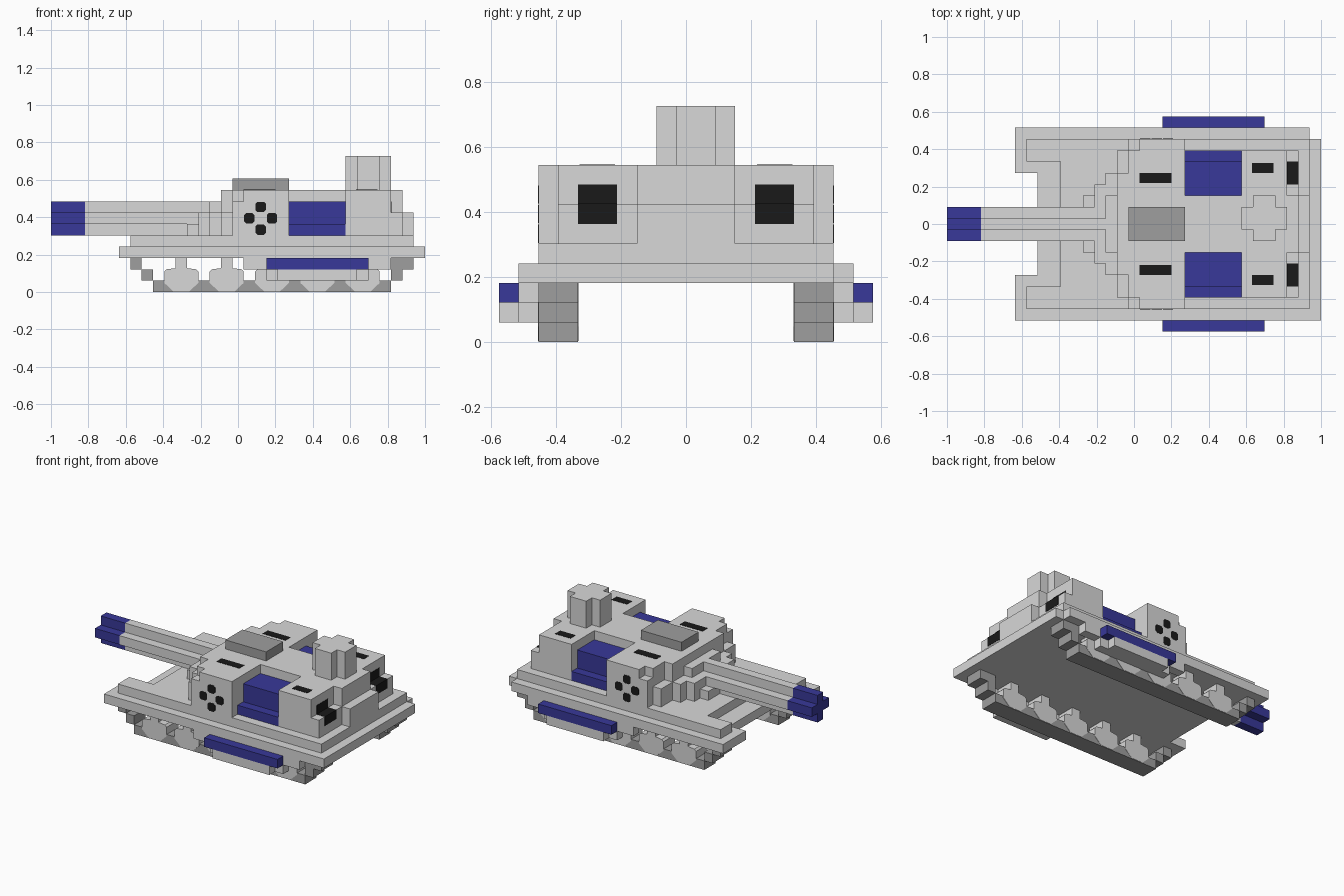
import bpy
import bmesh
from mathutils import Matrix, Vector

old = bpy.data.objects.get("Cube")
if old:
    bpy.data.objects.remove(old, do_unlink=True)

UNIT = 2 / 33      # edge of one building block
LENGTH = 33        # blocks along x
THIN = .03         # thickness of painted plates, in blocks


def material(name, *rgb):
    mat = bpy.data.materials.new(name)
    mat.use_nodes = True
    color = (*rgb, 1)
    mat.diffuse_color = color
    mat.node_tree.nodes["Principled BSDF"].inputs["Base Color"].default_value = color
    return mat


light = material("light grey", .69, .69, .69)
dark = material("dark grey", .345, .345, .345)
blue = material("deep blue", .04, .04, .32)
black = material("black", .01, .01, .01)


def finish(name, mat, bm):
    mesh = bpy.data.meshes.new(name)
    bm.to_mesh(mesh)
    bm.free()
    mesh.materials.append(mat)
    obj = bpy.data.objects.new(name, mesh)
    bpy.context.collection.objects.link(obj)
    return obj


def place(x, y, z):
    return Vector((x - LENGTH / 2, y, z)) * UNIT


def blocks(name, mat, boxes, mirror=False):
    """Boxes in block units: x range, y range, z range; optionally mirrored in y."""
    bm = bmesh.new()
    for x0, x1, y0, y1, z0, z1 in boxes:
        for a, b in ([(y0, y1), (-y1, -y0)] if mirror else [(y0, y1)]):
            low, high = place(x0, a, z0), place(x1, b, z1)
            fit = Matrix.Translation((low + high) / 2) @ Matrix.Diagonal((*(high - low), 1))
            bmesh.ops.create_cube(bm, size=1, matrix=fit)
    return finish(name, mat, bm)


def centred(name, mat, slabs):
    """Slabs symmetric about y = 0: x range, half width, z range."""
    return blocks(name, mat, [(x0, x1, -h, h, z0, z1) for x0, x1, h, z0, z1 in slabs])


def prism(name, mat, points, y0, y1):
    """Profile in x and z, extruded along y."""
    bm = bmesh.new()
    face = bm.faces.new([bm.verts.new(place(x, y0, z)) for x, z in points])
    out = bmesh.ops.extrude_face_region(bm, geom=[face])
    moved = [v for v in out["geom"] if isinstance(v, bmesh.types.BMVert)]
    bmesh.ops.translate(bm, verts=moved, vec=(0, (y1 - y0) * UNIT, 0))
    bmesh.ops.recalc_face_normals(bm, faces=bm.faces)
    return finish(name, mat, bm)


# Hull plates with a notch at the gun end and one clipped rear corner
blocks("lower_deck", light, [(8, 32, -8.5, 8.5, 3, 4), (32, 33, -8.5, 7.5, 3, 4)])
blocks("lower_deck_prongs", light, [(6, 8, 4.5, 8.5, 3, 4)], True)
centred("upper_deck", light, [(10, 32, 7.5, 4, 5)])
blocks("upper_deck_prongs", light, [(7, 10, 5.5, 7.5, 4, 5)], True)

# Turret body: stepped front, waist between the windows, stepped rear
centred("turret_front", light, [
    (15, 16, 6.5, 5, 7), (15, 16, 4.5, 7, 9), (16, 17, 7.5, 5, 8),
    (16, 17, 6.5, 8, 9), (17, 21, 7.5, 5, 9)])
centred("turret_waist", light, [(21, 26, 2.5, 5, 9)])
centred("turret_rear", light, [
    (26, 30, 6.5, 5, 9), (30, 31, 6.5, 5, 7), (30, 31, 2.5, 7, 9), (31, 32, 2.5, 5, 7)])
blocks("side_windows", blue, [(21, 26, 2.5, 5.5, 5, 8), (21, 26, 5.5, 6.5, 5, 6)], True)

# Black exhaust plates folded over the rear step
blocks("exhausts", black, [
    (31, 31 + THIN, 3.5, 5.5, 6, 7), (30, 31 + THIN, 3.5, 5.5, 7, 7 + THIN),
    (30, 30 + THIN, 3.5, 5.5, 7, 8)], True)

# Stepped gun mantlet
centred("mantlet", light, [
    (12, 13, 2.5, 5, 6), (13, 14, 3.5, 5, 7),
    (14, 15, 4.5, 5, 7), (14, 15, 2.5, 7, 8)])

# Gun barrel with a cross section like a plus sign
for part, mat, start, end in (("gun_barrel", light, 3, 15), ("gun_muzzle", blue, 0, 3)):
    centred(part, mat, [(start, end, 1.5, 6, 7), (start, end, .5, 5, 6), (start, end, .5, 7, 8)])

# Roof hatch block and plus shaped lookout tower
centred("roof_block", dark, [(16, 21, 1.5, 9, 10)])
blocks("lookout_tower", light, [
    (27, 29, -1.5, 2.5, 9, 12), (26, 27, -.5, 1.5, 9, 12), (29, 30, -.5, 1.5, 9, 12)])

# Thin black roof vents and side crosses
blocks("roof_vents", black, [
    (17, 19.8, 3.6, 4.5, 9, 9 + THIN), (26.9, 28.8, 4.5, 5.4, 9, 9 + THIN)], True)
corner = .6
for side in (-1, 1):
    for i, (dx, dz) in enumerate(((1, 0), (-1, 0), (0, 1), (0, -1))):
        cx, cz, r = 18.5 + dx, 6.5 + dz, .46
        octagon = [(cx + r * a, cz + r * b) for a, b in (
            (1, corner), (corner, 1), (-corner, 1), (-1, corner),
            (-1, -corner), (-corner, -1), (corner, -1), (1, -corner))]
        prism(f"side_vent_{i}", black, octagon, side * 7.5, side * (7.5 + THIN))

# Tracks, rising in steps at both ends
blocks("tracks", dark, [
    (9, 30, 5.5, 7.5, 0, 1), (8, 9, 5.5, 7.5, 1, 2), (7, 8, 5.5, 7.5, 2, 3),
    (30, 31, 5.5, 7.5, 1, 2), (30, 32, 5.5, 7.5, 2, 3)], True)

# Stepped wheels carrying the hull, with a narrow neck
half = [(.7, .05), (1.5, .8), (1.5, 1.8), (1.3, 2), (.5, 2.1), (.5, 3)]
for i in range(5):
    cx = 11.5 + i * 4
    outline = [(cx + w, z) for w, z in half] + [(cx - w, z) for w, z in reversed(half)]
    for side in (-1, 1):
        prism(f"wheel_{i}", light, outline, side * (5.5 - THIN), side * (7.5 + THIN))

# Side skirts with blue rails
blocks("side_skirts", light, [
    (17, 30, 7.5, 8.5, 2, 3), (19, 28, 7.5, 8.5, 1, 2), (20, 27, 8.5, 9.5, 1, 2)], True)
blocks("side_rails", blue, [(19, 28, 8.5, 9.5, 2, 3)], True)
